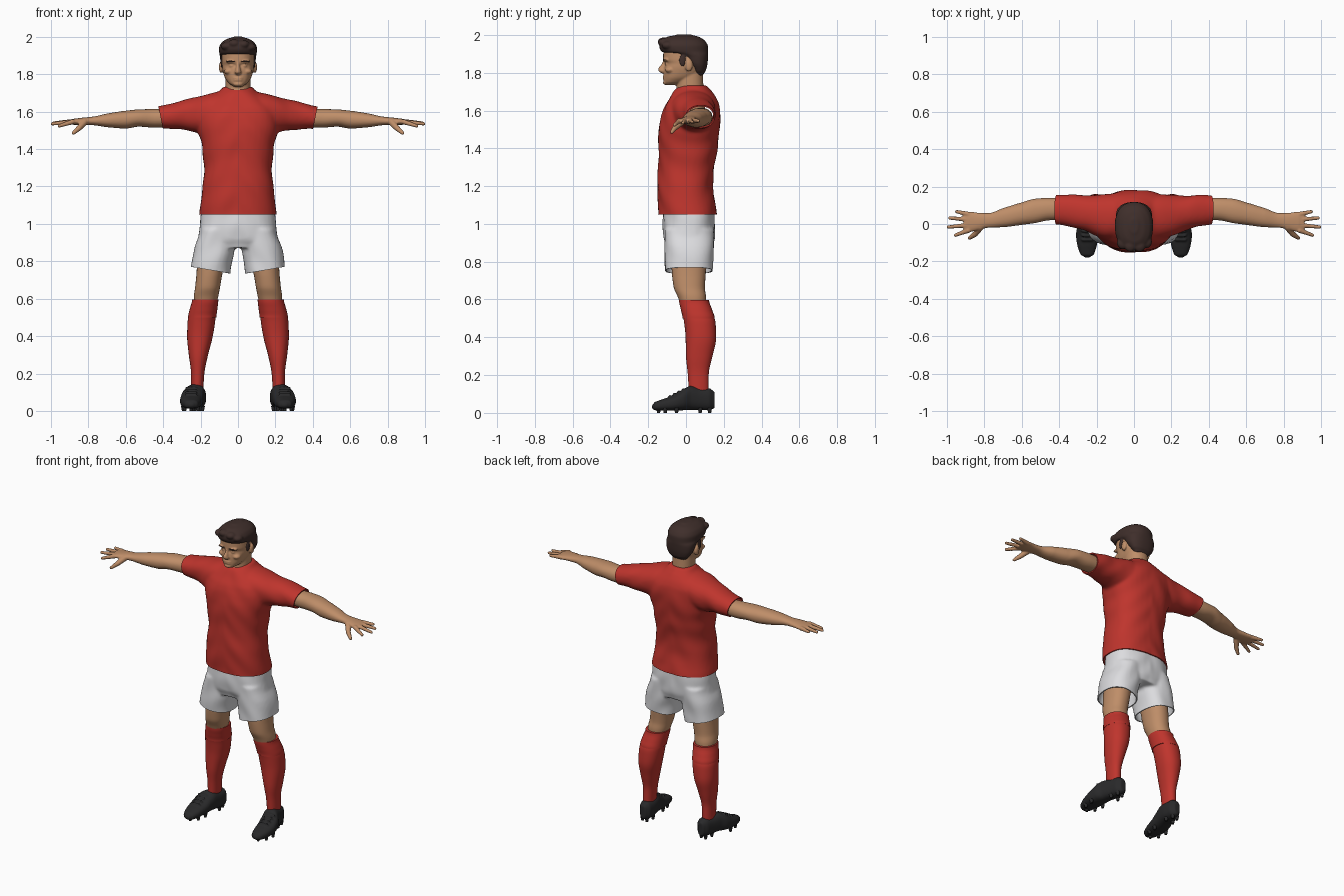
import bpy, bmesh, math
from mathutils import Matrix, Vector

cube = bpy.data.objects.get("Cube")
if cube:
    bpy.data.objects.remove(cube, do_unlink=True)


def material(name, r, g, b):
    m = bpy.data.materials.new(name)
    m.use_nodes = True
    m.diffuse_color = (r, g, b, 1)
    shader = m.node_tree.nodes["Principled BSDF"]
    shader.inputs["Base Color"].default_value = (r, g, b, 1)
    shader.inputs["Roughness"].default_value = 0.8
    return m


RED = material("kit red", 0.52, 0.035, 0.026)
WHITE = material("shorts white", 0.72, 0.72, 0.74)
SKIN = material("skin", 0.52, 0.27, 0.14)
HAIR = material("dark brown hair", 0.05, 0.028, 0.024)
BLACK = material("boot black", 0.022, 0.022, 0.023)


def ease(rows, i, t):
    """Interpolate rows i and i+1 without overshoot."""
    def slope(k, c):
        if k == 0 or k == len(rows) - 1:
            return 0 if len(rows) > 2 else rows[1][c] - rows[0][c]
        a, b = rows[k][c] - rows[k - 1][c], rows[k + 1][c] - rows[k][c]
        return 2 * a * b / (a + b) if a * b > 0 else 0
    u, out = 1 - t, []
    for c in range(1, len(rows[0])):
        p, q = rows[i][c], rows[i + 1][c]
        out.append(p * u * u * (1 + 2 * t) + q * t * t * (3 - 2 * t)
                   + slope(i, c) * t * u * u - slope(i + 1, c) * t * t * u)
    return [rows[i][0] * u + rows[i + 1][0] * t] + out


def loft(bm, axis, rows, p=2.2, n=36, steps=5):
    """Rows are (position on axis, min and max of each of the two other axes)."""
    rows = [(r[0], -r[1], r[1], r[2], r[3]) if len(r) == 4 else r for r in rows]
    path = [ease(rows, i, k / steps) for i in range(len(rows) - 1) for k in range(steps)]
    path.append(list(rows[-1]))
    rings = []
    for t, a0, a1, b0, b1 in path:
        ring = []
        for k in range(n):
            w = 2 * math.pi * k / n
            c, s = math.cos(w), math.sin(w)
            a = (a0 + a1) / 2 + (a1 - a0) / 2 * math.copysign(abs(c) ** (2 / p), c)
            b = (b0 + b1) / 2 + (b1 - b0) / 2 * math.copysign(abs(s) ** (2 / p), s)
            ring.append(bm.verts.new({"Z": (a, b, t), "X": (t, a, b), "Y": (a, t, b)}[axis]))
        rings.append(ring)
    for lo, hi in zip(rings, rings[1:]):
        for k in range(n):
            bm.faces.new((lo[k], lo[k - 1], hi[k - 1], hi[k]))
    bm.faces.new(rings[0])
    bm.faces.new(rings[-1][::-1])


def blob(bm, centre, size):
    m = Matrix.Translation(centre) @ Matrix.Diagonal((*size, 1))
    bmesh.ops.create_uvsphere(bm, u_segments=16, v_segments=10, radius=1, matrix=m)


def finger(bm, start, end, r0, r1, count=10):
    for k in range(count + 1):
        t = k / count
        r = r0 + (r1 - r0) * t
        blob(bm, Vector(start).lerp(Vector(end), t), (r, r, r))


def bake(ob):
    dg = bpy.context.evaluated_depsgraph_get()
    mesh = bpy.data.meshes.new_from_object(ob.evaluated_get(dg))
    ob.modifiers.clear()
    ob.data = mesh


def finish(ob, mats):
    ob.data.materials.clear()
    for m in mats:
        ob.data.materials.append(m)
    ob.data.shade_smooth()
    ob.data.set_sharp_from_angle(angle=math.radians(50))


def part(name, mat, bm, voxel=0, smooth=4):
    bmesh.ops.recalc_face_normals(bm, faces=bm.faces)
    ob = bpy.data.objects.new(name, bpy.data.meshes.new(name))
    bm.to_mesh(ob.data)
    bm.free()
    bpy.context.collection.objects.link(ob)
    if voxel:
        mod = ob.modifiers.new("Blend", "REMESH")
        mod.mode, mod.voxel_size = "VOXEL", voxel
        mod = ob.modifiers.new("Soften", "SMOOTH")
        mod.factor, mod.iterations = 0.5, smooth
        bake(ob)
    finish(ob, [mat])
    return ob


def both_sides(name, mat, bm, **kw):
    left = part("left_" + name, mat, bm, **kw)
    mesh = left.data.copy()
    mesh.transform(Matrix.Scale(-1, 4, (1, 0, 0)))
    mesh.flip_normals()
    bpy.context.collection.objects.link(bpy.data.objects.new("right_" + name, mesh))


def cut(bm, point, normal, keep, clear=True):
    faces = [f for f in bm.faces if keep(f.calc_center_median())]
    geom = faces + list({e for f in faces for e in f.edges}) + list({v for f in faces for v in f.verts})
    bmesh.ops.bisect_plane(bm, geom=geom, plane_co=point, plane_no=normal, clear_outer=clear)


def cloth(ob, mats, cuts, fold, neckline=False):
    """Open the hems, add soft folds and give the cloth thickness."""
    bm = bmesh.new()
    bm.from_mesh(ob.data)
    bm.normal_update()
    for v in bm.verts:
        x, y, z = v.co
        v.co += v.normal * fold * math.sin(34 * z + 30 * abs(x) + 9 * y) * math.sin(17 * x + 8 * z)
    for point, normal, keep in cuts:
        cut(bm, point, normal, keep)
    if neckline:
        front = lambda c: c.y < 0.03 and c.z > 1.6
        for s in (1, -1):
            cut(bm, (0, 0, 1.65), (-s, 0, 1), front, clear=False)
        for f in bm.faces:
            c = f.calc_center_median()
            f.material_index = int(front(c) and c.z > 1.65 + abs(c.x))
    bm.to_mesh(ob.data)
    bm.free()
    mod = ob.modifiers.new("Thickness", "SOLIDIFY")
    mod.thickness, mod.offset = 0.007, -1
    bake(ob)
    finish(ob, mats)


# Shirt with sleeves and V neck
bm = bmesh.new()
loft(bm, "Z", [(1.02, .207, -.146, .166), (1.1, .2, -.15, .155), (1.2, .19, -.152, .143),
               (1.3, .182, -.147, .15), (1.4, .19, -.146, .166), (1.5, .214, -.144, .178),
               (1.57, .22, -.132, .182), (1.62, .21, -.115, .177), (1.66, .17, -.09, .162),
               (1.7, .11, -.065, .137), (1.735, .08, -.035, .112)], p=2.4)
for s in (1, -1):
    rows = [(.05, -.085, .15, 1.5, 1.715), (.13, -.085, .16, 1.49, 1.7), (.2, -.065, .155, 1.49, 1.685),
            (.27, -.035, .152, 1.5, 1.667), (.35, -.012, .157, 1.508, 1.647), (.46, 0, .153, 1.508, 1.625)]
    loft(bm, "X", [(s * r[0],) + r[1:] for r in rows])
shirt = part("shirt", RED, bm, voxel=0.009, smooth=8)
cloth(shirt, [RED, SKIN], [
    ((0, 0, 1.05), (0, 0, -1), lambda c: c.z < 1.2),
    ((.42, 0, 1.6), (1, 0, -.2), lambda c: c.x > .3),
    ((-.42, 0, 1.6), (-1, 0, -.2), lambda c: c.x < -.3)], 0.003, neckline=True)

# Shorts
bm = bmesh.new()
loft(bm, "Z", [(.87, .2, -.1, .138), (.92, .214, -.118, .15), (1, .205, -.122, .155), (1.1, .192, -.12, .148)], p=2.5)
for s in (1, -1):
    rows = [(.7, .04, .258, -.109, .14), (.78, .034, .25, -.111, .142),
            (.86, .018, .236, -.113, .146), (.97, .012, .205, -.112, .148)]
    loft(bm, "Z", [(r[0], *sorted((s * r[1], s * r[2])), r[3], r[4]) for r in rows], p=2.4)
shorts = part("shorts", WHITE, bm, voxel=0.009, smooth=5)
cloth(shorts, [WHITE], [
    ((s * .04, 0, .735), (s * .17, 0, -1), lambda c, s=s: c.z < .84 and c.x * s > 0)
    for s in (1, -1)], 0.003)

# Head, neck and face
bm = bmesh.new()
loft(bm, "Z", [(1.6, .08, -.06, .1), (1.68, .072, -.06, .1), (1.73, .066, -.05, .092), (1.82, .066, -.05, .09)])
loft(bm, "Z", [(1.734, .026, -.105, -.05), (1.75, .047, -.117, 0), (1.775, .067, -.117, .05),
               (1.8, .077, -.117, .08), (1.83, .084, -.115, .095), (1.848, .086, -.11, .102),
               (1.87, .087, -.121, .106), (1.92, .086, -.12, .106), (1.96, .074, -.1, .09),
               (1.985, .04, -.05, .05)], p=2.3)
loft(bm, "Z", [(1.796, .012, -.13, -.09), (1.81, .019, -.147, -.09), (1.82, .015, -.147, -.09),
               (1.845, .01, -.13, -.09), (1.868, .009, -.122, -.09)])
for s in (1, -1):
    blob(bm, (s * .091, .015, 1.838), (.011, .021, .032))
    blob(bm, (s * .036, -.106, 1.868), (.032, .016, .009))
    blob(bm, (s * .033, -.096, 1.845), (.015, .016, .01))
    blob(bm, (s * .05, -.085, 1.815), (.025, .026, .016))
for z in (1.768, 1.78):
    blob(bm, (0, -.113, z), (.026, .011, .006))
blob(bm, (0, -.108, 1.748), (.026, .014, .013))
part("head", SKIN, bm, voxel=0.005, smooth=3)

# Swept hair and eyebrows
bm = bmesh.new()
loft(bm, "Z", [(1.785, .05, .045, .09), (1.81, .072, .035, .105), (1.85, .091, .005, .114),
               (1.885, .096, -.02, .117), (1.9, .098, -.06, .118), (1.91, .1, -.128, .118),
               (1.94, .102, -.142, .117), (1.97, .088, -.13, .1), (1.99, .058, -.1, .07),
               (2.002, .022, -.05, .03)], p=2.3)
for s in (1, -1):
    blob(bm, (s * .086, -.018, 1.865), (.007, .02, .035))
for x, y, z in ((-.06, -.1, 1.95), (-.02, -.115, 1.965), (.03, -.115, 1.96), (.065, -.095, 1.945)):
    blob(bm, (x, y, z), (.032, .035, .022))
part("hair", HAIR, bm, voxel=0.006, smooth=4)
bm = bmesh.new()
for s in (1, -1):
    blob(bm, (s * .038, -.117, 1.869), (.024, .005, .004))
part("eyebrows", HAIR, bm)

# Arms and hands
bm = bmesh.new()
loft(bm, "X", [(.36, .022, .138, 1.517, 1.613), (.45, .02, .14, 1.515, 1.614), (.53, .005, .135, 1.52, 1.612),
               (.6, -.005, .115, 1.51, 1.605), (.7, -.017, .085, 1.517, 1.59), (.78, -.02, .058, 1.528, 1.573),
               (.83, -.032, .06, 1.529, 1.568), (.88, -.042, .066, 1.53, 1.562), (.91, -.035, .06, 1.533, 1.556)])
for y0, x1, y1, z1 in ((-.034, .955, -.06, 1.524), (-.006, .992, -.016, 1.535),
                       (.024, .985, .032, 1.54), (.052, .948, .066, 1.545)):
    finger(bm, (.885, y0, 1.546), (x1, y1, z1), .014, .0095)
finger(bm, (.82, -.015, 1.545), (.85, -.055, 1.512), .019, .015)
finger(bm, (.85, -.055, 1.512), (.88, -.075, 1.486), .015, .01)
both_sides("arm", SKIN, bm, voxel=0.0045, smooth=3)

# Legs, socks and folded cuffs
bm = bmesh.new()
loft(bm, "Z", [(.55, .12, .235, -.025, .105), (.61, .106, .236, -.042, .106), (.66, .096, .229, -.064, .1),
               (.73, .084, .222, -.074, .104), (.87, .062, .215, -.08, .11)])
both_sides("leg", SKIN, bm)
bm = bmesh.new()
loft(bm, "Z", [(.08, .186, .25, .015, .12), (.2, .18, .251, .01, .12), (.3, .16, .263, 0, .14),
               (.4, .135, .272, -.002, .16), (.48, .122, .269, -.01, .156), (.54, .115, .256, -.022, .137),
               (.59, .11, .242, -.033, .12)])
both_sides("sock", RED, bm)
bm = bmesh.new()
loft(bm, "Z", [(.5, .115, .267, -.018, .152), (.54, .111, .259, -.026, .14), (.597, .105, .245, -.037, .122)])
both_sides("sock_cuff", RED, bm)

# Boots with laces and studs
bm = bmesh.new()
loft(bm, "Y", [(-.18, .238, .262, .022, .042), (-.165, .215, .285, .014, .058), (-.12, .2, .302, .012, .074),
               (-.06, .189, .31, .012, .094), (-.01, .182, .302, .014, .126), (.025, .176, .282, .016, .143),
               (.08, .17, .264, .014, .132), (.125, .172, .252, .014, .13), (.152, .192, .234, .024, .112)], p=2.5)
for k in range(4):
    y, z = -.085 + .023 * k, .088 + .012 * k
    finger(bm, (.225, y, z), (.275, y, z), .007, .007)
both_sides("boot", BLACK, bm, voxel=0.0055, smooth=3)
bm = bmesh.new()
for x, y in ((.25, -.145), (.215, -.11), (.285, -.11), (.205, -.05), (.292, -.05), (.19, .075), (.242, .075), (.2, .125), (.232, .125)):
    bmesh.ops.create_cone(bm, cap_ends=True, segments=12, radius1=.008, radius2=.013, depth=.026,
                          matrix=Matrix.Translation((x, y, .013)))
both_sides("boot_studs", BLACK, bm)
